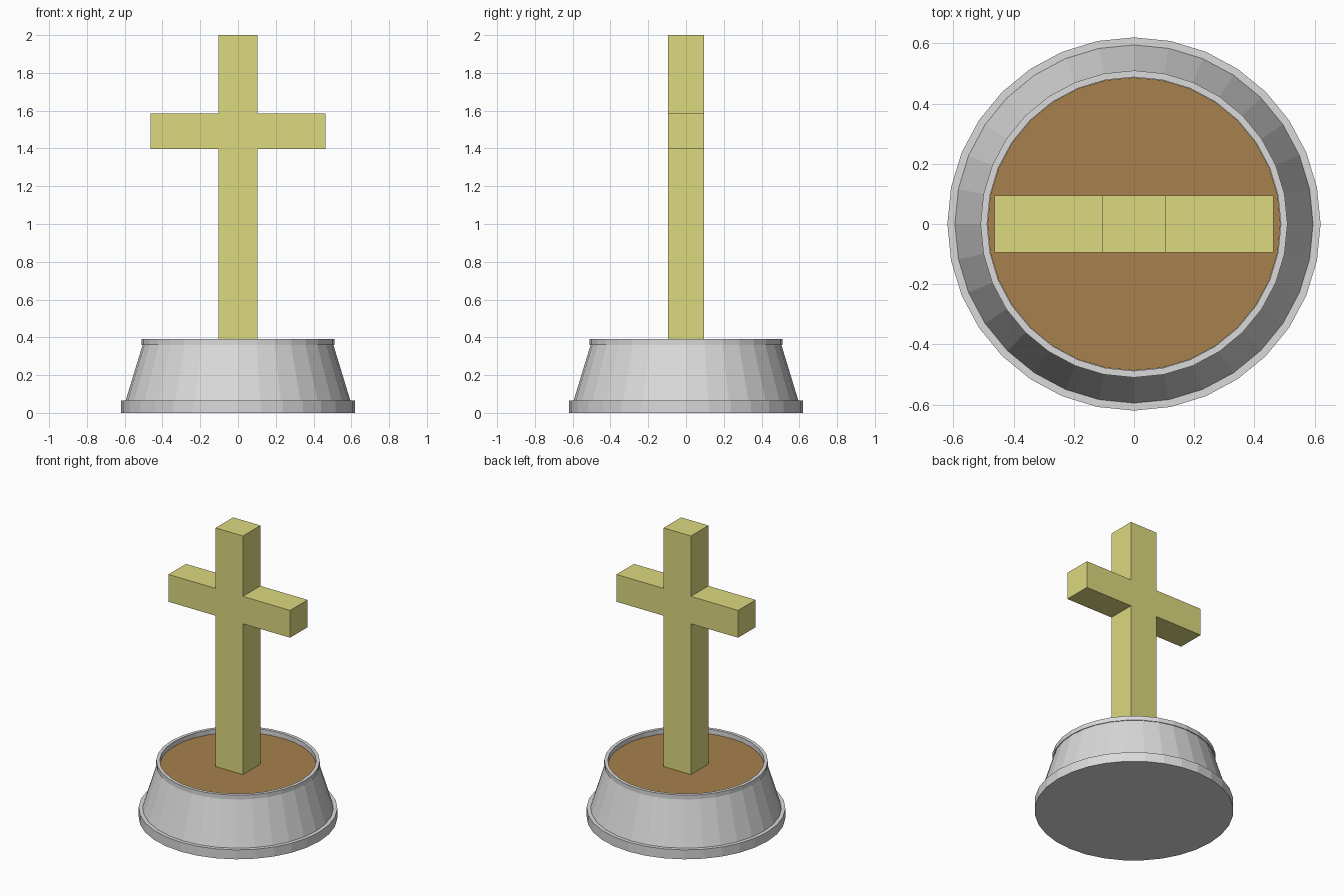
import bpy, bmesh, math

if "Cube" in bpy.data.objects:
    bpy.data.objects.remove(bpy.data.objects["Cube"])

SIDES = 32


def material(name, rgb):
    # flat colour from sRGB bytes, stored as linear
    m = bpy.data.materials.new(name)
    lin = [((c / 255 + 0.055) / 1.055) ** 2.4 for c in rgb]
    m.diffuse_color = (*lin, 1)
    m.use_nodes = True
    m.node_tree.nodes["Principled BSDF"].inputs["Base Color"].default_value = m.diffuse_color
    return m


def finish(name, bm, mat):
    bmesh.ops.recalc_face_normals(bm, faces=bm.faces)
    me = bpy.data.meshes.new(name)
    bm.to_mesh(me)
    bm.free()
    me.materials.append(mat)
    ob = bpy.data.objects.new(name, me)
    bpy.context.collection.objects.link(ob)
    return ob


def lathe(name, profile, mat):
    # rings of (radius, height), capped at both ends
    bm = bmesh.new()
    rings = [[bm.verts.new((r * math.cos(math.tau * i / SIDES),
                            r * math.sin(math.tau * i / SIDES), z))
              for i in range(SIDES)] for r, z in profile]
    for a, b in zip(rings, rings[1:]):
        for i in range(SIDES):
            j = (i + 1) % SIDES
            bm.faces.new((a[i], a[j], b[j], b[i]))
    bm.faces.new(rings[0][::-1])
    bm.faces.new(rings[-1])
    return finish(name, bm, mat)


grey = material("light grey", (218, 218, 218))
brown = material("earth brown", (167, 128, 77))
straw = material("straw yellow", (220, 216, 127))

# stepped, tapered pot with a thin raised rim
lathe("pot", [(0.62, 0), (0.62, 0.065), (0.595, 0.065), (0.505, 0.36),
              (0.51, 0.36), (0.51, 0.39), (0.488, 0.39), (0.488, 0.345)], grey)

# soil filling the pot
lathe("soil", [(0.487, 0.347), (0.487, 0.358)], brown)

# cross: half outline mirrored, then extruded in depth
half = [(0.104, 0.35), (0.104, 1.396), (0.463, 1.396),
        (0.463, 1.584), (0.104, 1.584), (0.104, 2.0)]
outline = half + [(-x, z) for x, z in reversed(half)]
bm = bmesh.new()
face = bm.faces.new([bm.verts.new((x, -0.095, z)) for x, z in outline])
ext = bmesh.ops.extrude_face_region(bm, geom=[face], use_keep_orig=True)
bmesh.ops.translate(bm, vec=(0, 0.19, 0),
                    verts=[v for v in ext["geom"] if isinstance(v, bmesh.types.BMVert)])
finish("cross", bm, straw)
